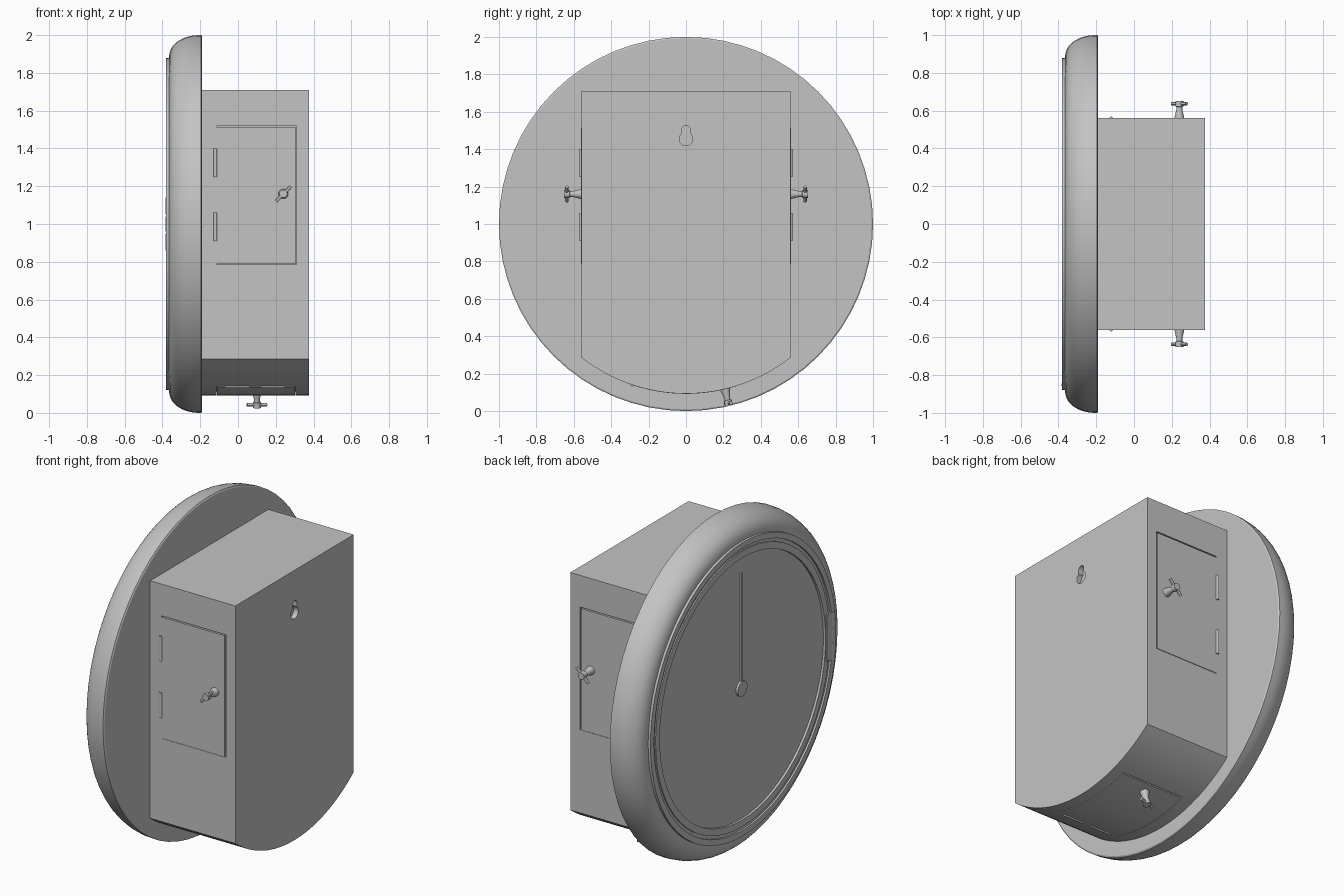
import bpy, bmesh, math
from mathutils import Vector

if "Cube" in bpy.data.objects:
    bpy.data.objects.remove(bpy.data.objects["Cube"], do_unlink=True)

grey = bpy.data.materials.new("plain grey")
grey.use_nodes = True
grey.diffuse_color = (0.55, 0.55, 0.55, 1)
grey.node_tree.nodes["Principled BSDF"].inputs["Base Color"].default_value = (0.55, 0.55, 0.55, 1)


def finish(name, bm, smooth=True):
    bmesh.ops.remove_doubles(bm, verts=bm.verts, dist=1e-5)
    bmesh.ops.recalc_face_normals(bm, faces=bm.faces)
    me = bpy.data.meshes.new(name)
    bm.to_mesh(me)
    bm.free()
    me.materials.append(grey)
    ob = bpy.data.objects.new(name, me)
    bpy.context.scene.collection.objects.link(ob)
    if smooth:
        smooth_sharp(ob)
    return ob


def smooth_sharp(ob):
    bpy.ops.object.select_all(action='DESELECT')
    ob.select_set(True)
    bpy.context.view_layer.objects.active = ob
    bpy.ops.object.shade_smooth_by_angle(angle=math.radians(30))


def prism(name, pts, x0, x1, smooth=True):
    """Extrude a (y, z) outline along x."""
    bm = bmesh.new()
    face = bm.faces.new([bm.verts.new((x0, y, z)) for y, z in pts])
    ext = bmesh.ops.extrude_face_region(bm, geom=[face])
    verts = [g for g in ext["geom"] if isinstance(g, bmesh.types.BMVert)]
    bmesh.ops.translate(bm, verts=verts, vec=(x1 - x0, 0, 0))
    return finish(name, bm, smooth)


def lathe(name, profile, origin, axis, steps):
    """Spin (radius, height) points around an axis."""
    axis = Vector(axis).normalized()
    side = axis.orthogonal().normalized()
    origin = Vector(origin)
    bm = bmesh.new()
    vs = [bm.verts.new(origin + side * r + axis * h) for r, h in profile]
    es = [bm.edges.new(p) for p in zip(vs, vs[1:])]
    bmesh.ops.spin(bm, geom=vs + es, cent=origin, axis=axis, angle=math.tau, steps=steps)
    return finish(name, bm)


def rod(name, a, b, r, steps=16):
    d = Vector(b) - Vector(a)
    return lathe(name, [(0, 0), (r, 0), (r, d.length), (0, d.length)], a, d, steps)


def rect(y0, y1, z0, z1):
    return [(y0, z0), (y1, z0), (y1, z1), (y0, z1)]


def arc(r, a0, a1, n, cy=0, cz=1):
    """Points on a circle, with angles in degrees from straight down."""
    angles = [math.radians(a0 + (a1 - a0) * i / n) for i in range(n + 1)]
    return [(cy + r * math.sin(a), cz - r * math.cos(a)) for a in angles]


def cut(ob, cutter):
    mod = ob.modifiers.new("cut", 'BOOLEAN')
    mod.operation, mod.solver, mod.object = 'DIFFERENCE', 'EXACT', cutter
    bpy.context.view_layer.objects.active = ob
    bpy.ops.object.modifier_apply(modifier=mod.name)
    bpy.data.objects.remove(cutter, do_unlink=True)


def turn_knob(name, base, axis, bar):
    """Tapered stem with a cross bar through its head."""
    axis, base = Vector(axis).normalized(), Vector(base)
    lathe(name + "_stem", [(0, -0.01), (0.026, -0.01), (0.026, 0.004), (0.016, 0.045), (0.016, 0.06),
                           (0.021, 0.062), (0.021, 0.092), (0, 0.092)], base, axis, 20)
    mid, half = base + axis * 0.077, Vector(bar).normalized() * 0.055
    rod(name + "_bar", mid - half, mid + half, 0.009, 12)


# Case: flat sides and top, bottom curved around the dial centre
R, W = 0.907, 0.56
lim = math.degrees(math.asin(W / R))
case = prism("case", arc(R, -lim, lim, 32) + [(W, 1.71), (-W, 1.71)], -0.195, 0.375, False)

# Keyhole for hanging
keyhole = arc(0.036, -145, 145, 20, 0, 1.455) + arc(0.022, 100, 260, 12, 0, 1.505)
cut(case, prism("keyhole_cutter", keyhole, 0.345, 0.40, False))

# Side doors, with hinges and turn knobs
for s, side in ((-1, "right"), (1, "left")):
    cut(case, prism("door_cutter", rect(s * 0.54, s * 0.6, 0.785, 1.52), -0.115, 0.311, False))
    prism(side + "_door", rect(s * 0.535, s * (W + 0.001), 0.787, 1.513), -0.113, 0.304, False)
    for z in (0.91, 1.25):
        rod(side + "_door_hinge", (-0.12, s * W, z), (-0.12, s * W, z + 0.15), 0.009)
    turn_knob(side + "_knob", (0.24, s * W, 1.16), (0, s, 0), (1, 0, 1))

# Curved bottom door
a0, a1 = -18.5, 17.5
cut(case, prism("bottom_cutter", arc(R + 0.04, a0, a1, 16) + arc(R - 0.02, a1, a0, 16),
                -0.115, 0.305, False))
prism("bottom_door", arc(R + 0.001, a0 + 0.2, a1 - 0.4, 16) + arc(R - 0.025, a1 - 0.4, a0 + 0.2, 16),
      -0.111, 0.301)
smooth_sharp(case)
hy, hz = arc(R, a0, a0, 1)[0]
for x in (-0.07, 0.12):
    rod("bottom_door_hinge", (x, hy, hz), (x + 0.13, hy, hz), 0.009)
ky, kz = arc(R, 13.3, 13.3, 1)[0]
turn_knob("bottom_knob", (0.1, ky, kz), (0, ky, kz - 1), (1, 0.3, 0))

# Round front: rolled rim, stepped door ring and recessed dial
rim = [(0, 0.19), (0.992, 0.19), (1.0, 0.195)]
for i in range(1, 13):
    t = math.radians(90 * i / 12)
    rim.append((0.88 + 0.12 * math.cos(t) ** 0.9, 0.205 + 0.16 * math.sin(t)))
rim += [(0.88, 0.38), (0.845, 0.38), (0.845, 0.369), (0.825, 0.369), (0.825, 0.376),
        (0.785, 0.376), (0.785, 0.362), (0, 0.362)]
lathe("dial_and_rim", rim, (0, 0, 1), (-1, 0, 0), 64)

# Single hand with a round boss
prism("hand", rect(-0.006, 0.006, 1.0, 1.69), -0.372, -0.36, False)
rod("hand_boss", (-0.36, 0, 1), (-0.376, 0, 1), 0.045, 32)

# Hinge of the dial door
prism("dial_hinge_leaf", rect(-0.86, -0.79, 0.86, 1.14), -0.381, -0.365, False)
for z0, z1 in ((0.86, 0.95), (0.96, 1.04), (1.05, 1.14)):
    rod("dial_hinge_knuckle", (-0.368, -0.85, z0), (-0.368, -0.85, z1), 0.016)
